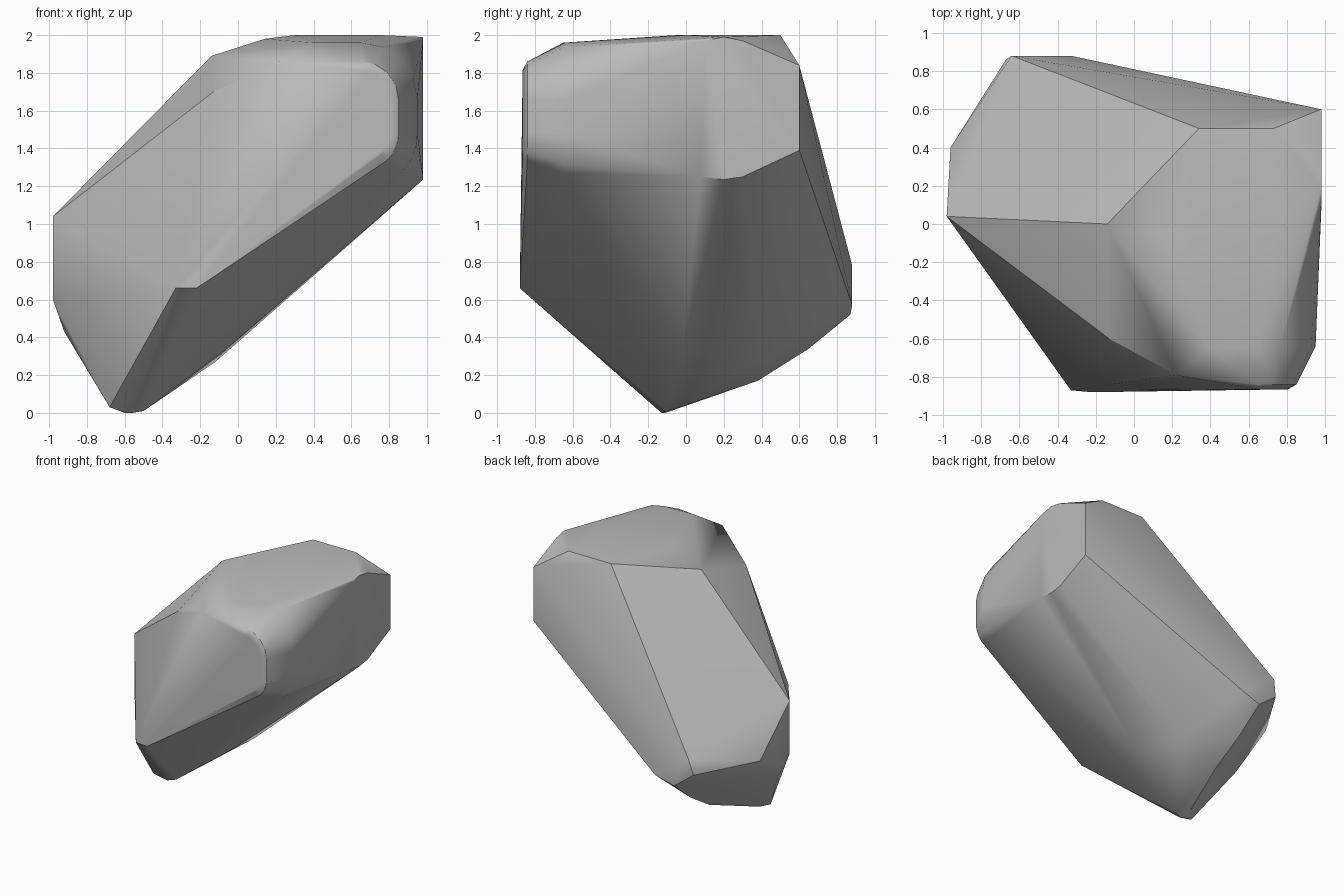
import bpy
import bmesh
from math import cos, sin, radians

# Remove the default cube only
default_cube = bpy.data.objects.get("Cube")
if default_cube:
    bpy.data.objects.remove(default_cube, do_unlink=True)


def make_material(name, color):
    """Create a plain flat material."""
    material = bpy.data.materials.new(name)
    material.use_nodes = True
    material.diffuse_color = color
    shader = material.node_tree.nodes["Principled BSDF"]
    shader.inputs["Base Color"].default_value = color
    shader.inputs["Roughness"].default_value = 0.8
    return material


def rounded_rim(radius, depth, steps=5):
    """Half-round outline of the front bevel: an upper and a lower arc."""
    points = []
    for step in range(steps):
        blend = step / (steps - 1)
        upper = radians(90 * (1 - blend))
        lower = radians(-45 * blend)
        points.append((0.65 + radius * cos(upper), depth, 1.66 + radius * sin(upper)))
        points.append((0.65 + radius * cos(lower), depth, 1.48 + radius * sin(lower)))
    return points


def build_stone(name, corners, material):
    """Wrap the corner points in a convex skin and shade it softly."""
    mesh = bpy.data.meshes.new(name)
    stone = bpy.data.objects.new(name, mesh)
    bpy.context.collection.objects.link(stone)
    bm = bmesh.new()
    for corner in corners:
        bm.verts.new(corner)
    bmesh.ops.convex_hull(bm, input=list(bm.verts))
    loose = [vert for vert in bm.verts if not vert.link_faces]
    bmesh.ops.delete(bm, geom=loose, context="VERTS")
    bmesh.ops.dissolve_limit(bm, angle_limit=radians(1), verts=list(bm.verts), edges=list(bm.edges))
    bmesh.ops.recalc_face_normals(bm, faces=list(bm.faces))
    bm.to_mesh(mesh)
    bm.free()
    mesh.materials.append(material)

    bpy.ops.object.select_all(action="DESELECT")
    stone.select_set(True)
    bpy.context.view_layer.objects.active = stone
    bpy.ops.object.shade_smooth_by_angle(angle=radians(30))
    weighted = stone.modifiers.new("weighted_normals", "WEIGHTED_NORMAL")
    weighted.keep_sharp = True
    return stone


# Front face: lower lip and upper left shoulder
front_face = [
    (-0.33, -0.87, 0.66), (-0.22, -0.88, 0.66),
    (0.22, -0.79, 1.86), (0.4, -0.65, 1.96),
]

# Front bevel: three rims stepping back from the face
front_bevel = rounded_rim(0.155, -0.865) + rounded_rim(0.2, -0.84) + rounded_rim(0.3, -0.64)

# Crown
crown = [
    (-0.14, 0, 1.89), (-0.13, -0.6, 1.7), (0.14, -0.05, 1.98),
    (0.3, -0.05, 2), (0.76, 0, 2), (0.34, 0.5, 2), (0.73, 0.5, 2),
]

# Flat end on the model's left
left_end = [
    (0.98, 0.1, 1.97), (0.98, 0.2, 1.99), (0.98, 0.3, 1.97), (0.98, 0.6, 1.84),
    (0.98, 0.6, 1.39), (0.98, 0.3, 1.25), (0.98, 0.2, 1.235), (0.98, 0.08, 1.25),
]

# Narrow end on the model's right
right_end = [
    (-0.98, 0.04, 1.04), (-0.98, 0.04, 0.6),
    (-0.96, 0.4, 0.67), (-0.92, 0.1, 0.43),
]

# Low back corner
back_corner = [
    (-0.64, 0.88, 0.78), (-0.67, 0.86, 0.65),
    (-0.33, 0.88, 0.57), (-0.5, 0.87, 0.52),
]

# Underside and the point it stands on
underside = [
    (-0.49, 0.65, 0.34), (-0.48, 0.38, 0.17), (-0.12, 0.38, 0.27), (-0.06, -0.02, 0.34),
    (-0.5, -0.1, 0.01), (-0.56, -0.13, 0), (-0.6, -0.11, 0), (-0.68, -0.14, 0.03),
]

stone_grey = make_material("stone_grey", (0.5, 0.5, 0.5, 1))
all_corners = front_face + front_bevel + crown + left_end + right_end + back_corner + underside
build_stone("rock", all_corners, stone_grey)
